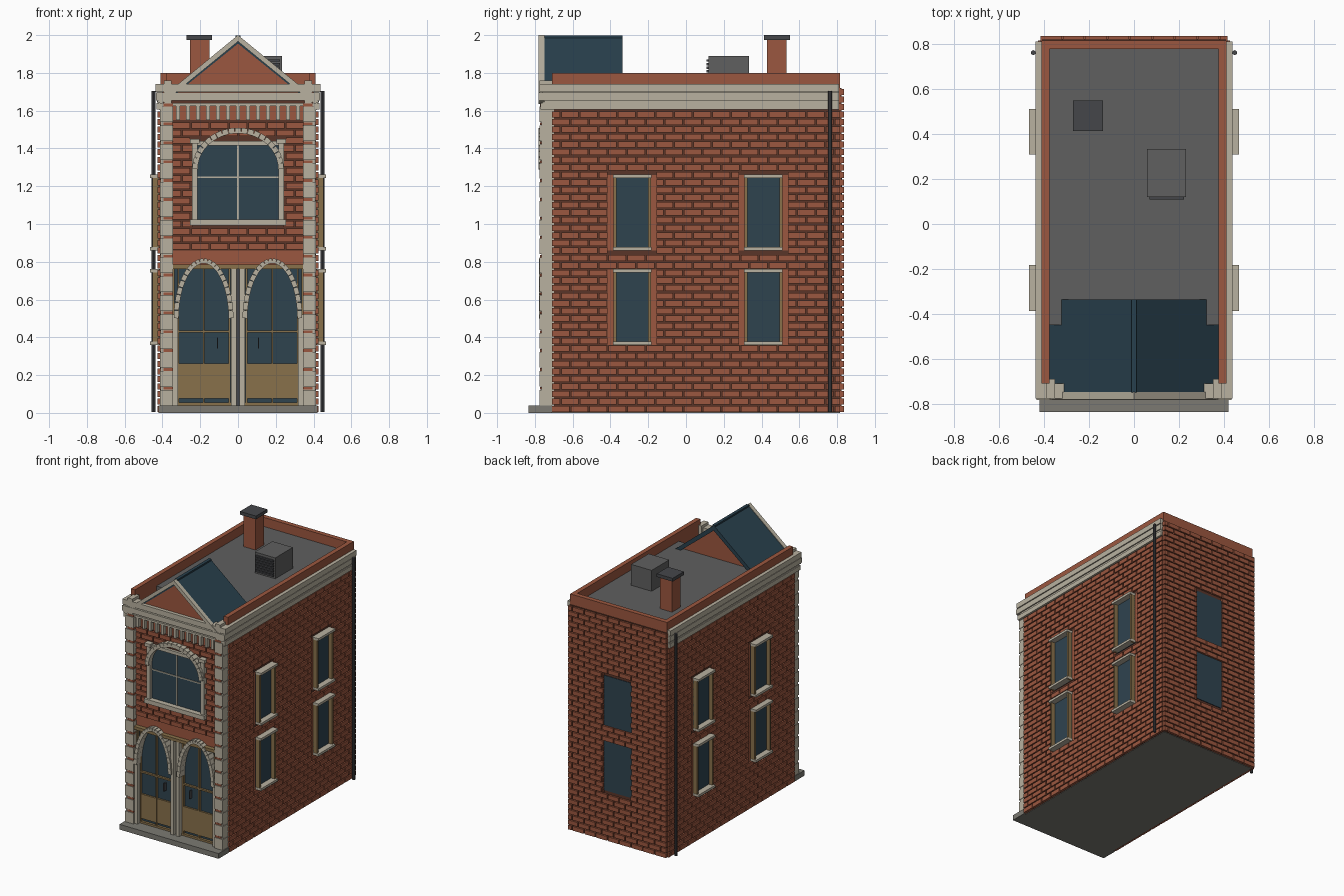
import bpy, bmesh
from math import sin, cos, pi, atan2, hypot
from mathutils import Matrix, Vector

default_cube = bpy.data.objects.get("Cube")
if default_cube:
    bpy.data.objects.remove(default_cube, do_unlink=True)


def material(name, r, g, b):
    mat = bpy.data.materials.new(name)
    mat.use_nodes = True
    mat.diffuse_color = (r, g, b, 1)
    shader = mat.node_tree.nodes["Principled BSDF"]
    shader.inputs["Base Color"].default_value = (r, g, b, 1)
    shader.inputs["Roughness"].default_value = 0.8
    return mat


BRICK = material("brick red", .33, .095, .05)
MORTAR = material("dark mortar", .10, .035, .022)
STONE = material("pale stone", .48, .44, .35)
WOOD = material("tan wood", .25, .165, .07)
GLASS = material("dark blue glass", .028, .056, .078)
SLATE = material("blue slate", .022, .052, .075)
DECK = material("roof grey", .115, .115, .115)
METAL = material("dark metal", .06, .062, .068)
BASE = material("base grey", .2, .195, .17)


class Part:
    """Collects simple solids into one named object."""

    def __init__(self, name, mat):
        self.name, self.mat, self.bm = name, mat, bmesh.new()

    def box(self, x0, x1, y0, y1, z0, z1):
        mid = Vector((x0 + x1, y0 + y1, z0 + z1)) / 2
        size = Matrix.Diagonal((abs(x1 - x0), abs(y1 - y0), abs(z1 - z0), 1))
        bmesh.ops.create_cube(self.bm, size=1, matrix=Matrix.Translation(mid) @ size)

    def pair(self, x0, x1, *rest):
        self.box(x0, x1, *rest)
        self.box(-x1, -x0, *rest)

    def bar(self, p, q, width, y0, y1, stretch=1):
        """Beam in the x-z plane from p to q."""
        dx, dz = q[0] - p[0], q[1] - p[1]
        place = Matrix.Translation(((p[0] + q[0]) / 2, (y0 + y1) / 2, (p[1] + q[1]) / 2))
        turn = Matrix.Rotation(-atan2(dz, dx), 4, 'Y')
        size = Matrix.Diagonal((hypot(dx, dz) * stretch, y1 - y0, width, 1))
        bmesh.ops.create_cube(self.bm, size=1, matrix=place @ turn @ size)

    def arch(self, cx, cz, a, b, count, width, y0, y1):
        """Half-ellipse of separate wedge stones."""
        pts = [(cx + a * cos(pi * i / count), cz + b * sin(pi * i / count))
               for i in range(count + 1)]
        for p, q in zip(pts, pts[1:]):
            self.bar(p, q, width, y0, y1, .95)

    def prism(self, outline, y0, y1):
        """Extrude an x-z outline along y."""
        face = self.bm.faces.new([self.bm.verts.new((x, y0, z)) for x, z in outline])
        new = bmesh.ops.extrude_face_region(self.bm, geom=[face])["geom"]
        verts = [v for v in new if isinstance(v, bmesh.types.BMVert)]
        bmesh.ops.translate(self.bm, verts=verts, vec=(0, y1 - y0, 0))

    def done(self):
        bmesh.ops.recalc_face_normals(self.bm, faces=self.bm.faces)
        mesh = bpy.data.meshes.new(self.name)
        self.bm.to_mesh(mesh)
        self.bm.free()
        mesh.materials.append(self.mat)
        bpy.context.collection.objects.link(bpy.data.objects.new(self.name, mesh))


def brick_spans(u0, u1, z0, z1, holes, pitch=.04, length=.1, gap=.008):
    """Yield running-bond bricks (u0, u1, z0, z1), cut around the holes."""
    for row in range(round((z1 - z0) / pitch)):
        low = z0 + row * pitch
        high = low + pitch - gap
        u = u0 - (row % 2) * length / 2
        while u < u1:
            spans = [(max(u, u0), min(u + length - gap, u1))]
            for a, b, c, d in holes:
                if high > c and low < d:
                    spans = [s for p, q in spans for s in ((p, min(q, a)), (max(p, b), q))]
            for p, q in spans:
                if q - p > gap:
                    yield p, q, low, high
            u += length


FLOORS = ((.36, .76), (.86, 1.26))
SIDE_WINDOWS = ((-.385, -.185), (.31, .51))

# Ground slab and front step
part = Part("base_slab", BASE)
part.box(-.42, .42, -.835, -.71, 0, .04)
part.box(-.405, .405, -.72, .815, 0, .03)
part.done()

# Wall core with dark joints
part = Part("wall_core", MORTAR)
part.box(-.413, .413, -.70, .822, .004, 1.66)
part.box(-.40, .40, -.73, -.69, .785, 1.66)
part.box(-.41, .41, .80, .822, 1.6, 1.72)
part.done()

# Brick courses on all four walls
part = Part("brick_courses", BRICK)
holes = [(a - .03, b + .03, c, d) for a, b in SIDE_WINDOWS for c, d in FLOORS]
for u, v, low, high in brick_spans(-.71, .815, .004, 1.6, holes):
    part.pair(.405, .426, u, v, low, high)
holes = [(-.117, .117, c + .02, d) for c, d in FLOORS]
for u, v, low, high in brick_spans(-.415, .415, .004, 1.72, holes):
    part.box(u, v, .81, .836, low, high)
for u, v, low, high in brick_spans(-.345, .345, .865, 1.55, [(-.24, .24, 1, 1.44)]):
    part.box(u, v, -.746, -.72, low, high)
part.done()

# Plain brick margins, frieze, parapet and gable
part = Part("plain_brickwork", BRICK)
for a, b in SIDE_WINDOWS:
    for c, d in FLOORS:
        part.pair(.40, .418, a - .03, b + .03, c, d)
part.box(-.35, .35, -.737, -.71, .785, .86)
part.box(-.35, .35, -.737, -.71, 1.55, 1.64)
part.pair(.376, .411, -.71, .811, 1.66, 1.8)
part.box(-.411, .411, .779, .815, 1.66, 1.8)
part.prism([(-.385, 1.66), (.385, 1.66), (0, 1.97)], -.748, -.365)
part.done()

# Flat roof
part = Part("roof_deck", DECK)
part.box(-.38, .38, -.45, .785, 1.64, 1.73)
part.done()

# Pitched slate roof behind the gable
part = Part("gable_roof", SLATE)
for s in (-1, 1):
    part.prism([(0, 1.995), (s * .39, 1.675), (s * .39, 1.64), (0, 1.955)], -.75, -.335)
part.box(-.012, .012, -.75, -.335, 1.96, 1.997)
part.done()

# Stone rakes on the gable
part = Part("gable_rakes", STONE)
for s in (-1, 1):
    part.prism([(0, 2), (s * .43, 1.648), (s * .405, 1.635), (0, 1.966)], -.78, -.748)
part.pair(.352, .392, -.775, -.69, 1.64, 1.76)
part.done()

# Cornice bands around front and sides
part = Part("cornice", STONE)
for out, front, low, high in ((.431, .77, 1.605, 1.64), (.434, .782, 1.655, 1.695),
                              (.437, .775, 1.7, 1.74)):
    part.pair(.40, out, -front, .811, low, high)
    part.box(-out, out, -front, -.71, max(low, 1.625), high)
part.pair(.40, .425, -.76, .81, 1.63, 1.71)
for i in range(-6, 7):
    x = i * .053
    part.box(x - .01, x + .01, -.765, -.72, 1.55, 1.63)
part.done()

# Corner quoins with thin brick insets
part = Part("corner_quoins", STONE)
inset = Part("quoin_brick_insets", BRICK)
pitch = .1
for i in range(16):
    low = .04 + i * pitch
    part.pair(.343, .414, -.776, -.70, low, low + pitch - .018)
    part.pair(.347, .411, -.766, -.70, low + pitch - .018, low + pitch)
    inset.pair(.344, .395, -.772, -.75, low + pitch - .017, low + pitch - .003)
part.pair(.318, .35, -.762, -.70, .04, .52)
part.done()
inset.done()

# Entrance glass, woodwork and stone
glass = Part("door_glass", GLASS)
wood = Part("door_woodwork", WOOD)
stone = Part("door_stonework", STONE)
handle = Part("door_handles", METAL)
glass.box(-.345, .345, -.716, -.70, .04, .77)
wood.box(-.35, .35, -.77, -.70, .763, .786)
wood.box(-.33, .33, -.735, -.70, .04, .055)
wood.pair(.045, .32, -.73, -.70, .075, .262)
wood.pair(.04, .322, -.732, -.70, .425, .437)
wood.pair(.177, .186, -.734, -.70, .05, .77)
wood.pair(.04, .05, -.734, -.70, .05, .77)
wood.pair(.312, .32, -.734, -.70, .05, .77)
wood.pair(.336, .35, -.74, -.70, .5, .77)
stone.pair(.009, .037, -.765, -.70, .04, .77)
handle.pair(.105, .112, -.745, -.715, .34, .4)
handle.box(-.009, .009, -.74, -.70, .04, .77)
for s in (-1, 1):
    stone.arch(s * .182, .5, .145, .305, 22, .026, -.778, -.71)
for part in (glass, wood, stone, handle):
    part.done()

# Arched front window
part = Part("front_window_glass", GLASS)
part.box(-.22, .22, -.736, -.72, 1.02, 1.42)
part.done()
part = Part("front_window_stonework", STONE)
part.box(-.255, .255, -.775, -.72, .992, 1.025)
part.pair(.215, .243, -.76, -.72, 1.02, 1.43)
part.pair(.205, .255, -.77, -.72, 1.425, 1.45)
part.box(-.24, .24, -.75, -.72, 1.415, 1.44)
part.box(-.004, .004, -.742, -.72, 1.02, 1.42)
part.box(-.22, .22, -.742, -.72, 1.243, 1.251)
part.arch(0, 1.29, .228, .205, 21, .03, -.782, -.72)
part.done()

# Side and back windows
glass = Part("side_and_back_glass", GLASS)
wood = Part("side_window_jambs", WOOD)
stone = Part("side_window_sills_and_lintels", STONE)
for c, d in FLOORS:
    glass.box(-.117, .117, .81, .826, c + .02, d)
    for a, b in SIDE_WINDOWS:
        glass.pair(.40, .422, a, b, c, d)
        for edge in (a, b - .016):
            wood.pair(.40, .452, edge, edge + .016, c, d)
        for z in (c, d - .016):
            stone.pair(.40, .467, a - .002, b + .002, z, z + .018)
for part in (glass, wood, stone):
    part.done()

# Downpipes at the rear corners
part = Part("downpipes", METAL)
for s in (-1, 1):
    bmesh.ops.create_cone(part.bm, cap_ends=True, segments=8, radius1=.011, radius2=.011,
                          depth=1.7, matrix=Matrix.Translation((s * .448, .762, .855)))
part.done()

# Chimney
part = Part("chimney_stack", BRICK)
part.box(-.255, -.152, .428, .533, 1.7, 1.98)
part.done()
part = Part("chimney_cap", METAL)
part.box(-.272, -.137, .413, .55, 1.975, 2)
part.done()

# Rooftop cooling unit with front louvres
part = Part("cooling_unit", DECK)
part.box(.058, .232, .12, .333, 1.72, 1.89)
part.done()
part = Part("cooling_louvres", METAL)
for i in range(7):
    z = 1.745 + i * .019
    part.box(.068, .222, .109, .125, z, z + .012)
part.done()
